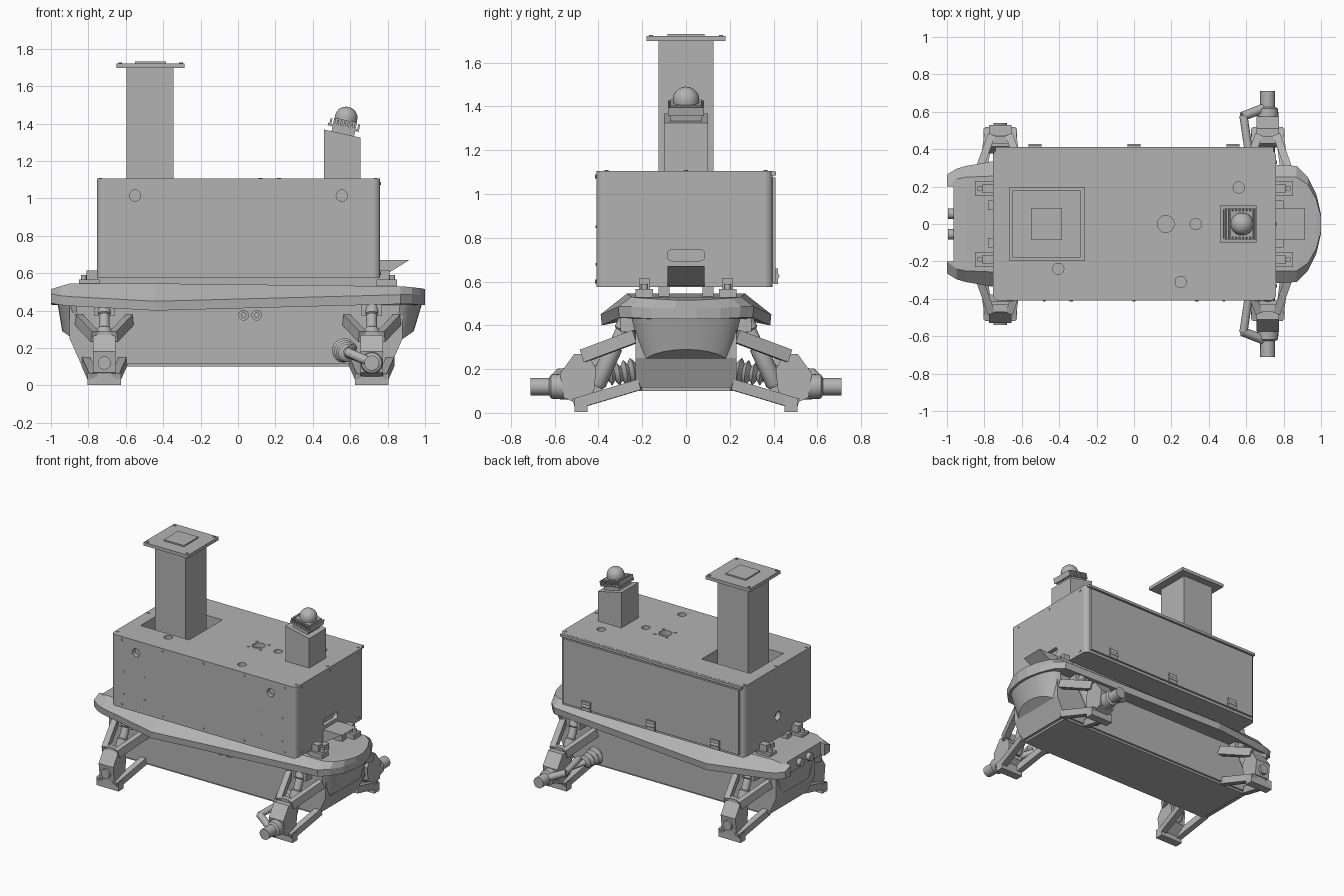
import bpy, bmesh, math
from mathutils import Vector, Matrix

if "Cube" in bpy.data.objects:
    bpy.data.objects.remove(bpy.data.objects["Cube"])

grey = bpy.data.materials.new("plain grey")
grey.use_nodes = True
grey.diffuse_color = (0.45, 0.45, 0.45, 1)
grey.node_tree.nodes["Principled BSDF"].inputs["Base Color"].default_value = grey.diffuse_color
NONE = Matrix.Identity(4)


def finish(name, bm, M=NONE, smooth=False):
    bm.transform(M)
    bmesh.ops.recalc_face_normals(bm, faces=bm.faces)
    me = bpy.data.meshes.new(name)
    bm.to_mesh(me)
    bm.free()
    me.materials.append(grey)
    ob = bpy.data.objects.new(name, me)
    bpy.context.collection.objects.link(ob)
    if smooth:
        bpy.ops.object.select_all(action='DESELECT')
        ob.select_set(True)
        bpy.context.view_layer.objects.active = ob
        bpy.ops.object.shade_smooth_by_angle(angle=math.radians(35))
    return ob


def loft(name, rings, M=NONE, smooth=False):
    """Skin a list of equal-length closed rings and cap both ends."""
    bm = bmesh.new()
    vs = [[bm.verts.new(p) for p in ring] for ring in rings]
    n = len(vs[0])
    for a, b in zip(vs, vs[1:]):
        for i in range(n):
            j = (i + 1) % n
            bm.faces.new((a[i], a[j], b[j], b[i]))
    bm.faces.new(vs[0])
    bm.faces.new(vs[-1])
    return finish(name, bm, M, smooth)


def box(name, x, y, z, M=NONE):
    ring = [(x[0], y[0]), (x[1], y[0]), (x[1], y[1]), (x[0], y[1])]
    return loft(name, [[(a, b, h) for a, b in ring] for h in z], M)


def frame(p, q):
    p, q = Vector(p), Vector(q)
    d = q - p
    return Matrix.Translation(p) @ d.to_track_quat('Z', 'Y').to_matrix().to_4x4(), d.length


def turned(name, p, q, profile, n=24):
    """Round part along p-q; profile holds (fraction along, radius)."""
    M, length = frame(p, q)
    rings = [[(r * math.cos(i * math.tau / n), r * math.sin(i * math.tau / n), t * length)
              for i in range(n)] for t, r in profile]
    return loft(name, rings, M, True)


def rod(name, p, q, r, n=20):
    return turned(name, p, q, [(0, r), (1, r)], n)


def bar(name, p, q, w, h):
    M, length = frame(p, q)
    return box(name, (-w, w), (-h, h), (0, length), M)


def cut(target, cutter):
    m = target.modifiers.new("cut", 'BOOLEAN')
    m.operation = 'DIFFERENCE'
    m.object = cutter
    bpy.context.view_layer.objects.active = target
    bpy.ops.object.modifier_apply(modifier=m.name)
    bpy.data.objects.remove(cutter)


# Equipment cabinet with rounded upright corners
def rounded(r, x0, x1, y0, y1):
    pts = []
    for cx, cy, a in ((x1 - r, y1 - r, 0), (x0 + r, y1 - r, 90), (x0 + r, y0 + r, 180), (x1 - r, y0 + r, 270)):
        for k in range(6):
            t = math.radians(a + k * 18)
            pts.append((cx + r * math.cos(t), cy + r * math.sin(t)))
    return pts


plan = rounded(0.035, -0.755, 0.76, -0.41, 0.395)
cabinet = loft("cabinet", [[(x, y, z) for x, y in plan] for z in (0.575, 1.105)])
cut(cabinet, box("mast_opening", (-0.665, -0.265), (-0.195, 0.195), (0.8, 1.2)))
for x, y, r in ((0.17, 0, 0.045), (0.33, 0, 0.03), (0.56, 0.195, 0.03), (-0.405, -0.24, 0.03), (0.25, -0.31, 0.03)):
    cut(cabinet, rod("top_hole", (x, y, 1.07), (x, y, 1.2), r))
for x in (-0.55, 0.555):
    cut(cabinet, rod("side_hole", (x, -0.5, 1.015), (x, -0.38, 1.015), 0.03))
cut(cabinet, rod("rear_hole", (-0.8, 0, 0.74), (-0.72, 0, 0.74), 0.032))
slot = rounded(0.02, -0.085, 0.085, 0.695, 0.745)
cut(cabinet, loft("slot", [[(x, y, z) for y, z in slot] for x in (0.73, 0.8)]))

# Hinged door on the far side
box("door", (-0.72, 0.725), (0.39, 0.41), (0.595, 1.075))
box("door_top_lip", (-0.74, 0.745), (0.38, 0.412), (1.085, 1.104))
for x in (-0.53, 0, 0.53):
    box("hinge_leaf", (x - 0.035, x + 0.035), (0.4, 0.42), (0.59, 0.66))
    rod("hinge_pin", (x - 0.035, 0.415, 0.625), (x + 0.035, 0.415, 0.625), 0.012, 12)

# Screws
for x in (-0.67, -0.335, 0, 0.335, 0.67):
    for z in (0.6, 1.08):
        rod("side_screw", (x, -0.409, z), (x, -0.415, z), 0.009, 10)
for x in (-0.65, -0.48, 0.48, 0.65):
    for z in (0.68, 0.85):
        rod("panel_screw", (x, -0.409, z), (x, -0.414, z), 0.006, 10)
for y in (-0.33, 0, 0.33):
    for z in (0.6, 1.08):
        rod("end_screw", (0.758, y, z), (0.765, y, z), 0.009, 10)
    for x in (-0.735, 0.735):
        rod("lid_screw", (x, y * 1.1, 1.1), (x, y * 1.1, 1.109), 0.009, 10)
for a in (45, 135, 225, 315):
    x, y = 0.17 + 0.07 * math.cos(math.radians(a)), 0.07 * math.sin(math.radians(a))
    rod("mount_screw", (x, y, 1.1), (x, y, 1.109), 0.01, 10)

# Square mast and its mounting plates
box("mast", (-0.595, -0.345), (-0.125, 0.125), (0.79, 1.7))
box("mast_plate", (-0.65, -0.285), (-0.18, 0.18), (1.698, 1.722))
box("mast_top_pad", (-0.55, -0.385), (-0.085, 0.085), (1.72, 1.732))
for x in (-0.63, -0.305):
    for y in (-0.16, 0.16):
        rod("plate_screw", (x, y, 1.72), (x, y, 1.727), 0.01, 10)

# Sensor tower with sloped top
slope = [(0.46, 1.1), (0.655, 1.1), (0.655, 1.325), (0.46, 1.368)]
loft("sensor_tower", [[(x, y, z) for x, z in slope] for y in (-0.1, 0.1)])
T = Matrix.Translation((0.56, 0, 1.345)) @ Matrix.Rotation(math.radians(12), 4, 'Y')
box("sensor_core", (-0.062, 0.062), (-0.07, 0.07), (-0.01, 0.075), T)
box("sensor_plate", (-0.088, 0.08), (-0.078, 0.078), (0.028, 0.04), T)
for i in range(9):
    x = -0.076 + i * 0.019
    box("cooling_fin", (x - 0.005, x + 0.005), (-0.082, 0.082), (0.03, 0.068), T)
dome = [(0, 0.06), (0.25, 0.06)] + [(0.25 + 0.75 * math.sin(t), 0.06 * math.cos(t) + 0.0005)
                                    for t in [k * math.pi / 16 for k in range(1, 9)]]
turned("sensor_dome", T @ Vector((0, 0, 0.07)), T @ Vector((0, 0, 0.147)), dome, 32)

# Deck shell with sloping skirts: x, deck half width, deck z, skirt half width, skirt z
stations = ((-1, 0.2, 0.515, 0.265, 0.49), (-0.95, 0.24, 0.53, 0.295, 0.48), (-0.9, 0.25, 0.545, 0.31, 0.475),
            (-0.44, 0.27, 0.545, 0.39, 0.45), (0.87, 0.25, 0.53, 0.31, 0.485),
            (0.93, 0.21, 0.525, 0.25, 0.485), (0.975, 0.13, 0.52, 0.16, 0.48), (1, 0.04, 0.515, 0.05, 0.48))
rings = []
for x, yt, zt, yo, zo in stations:
    half = [(yt, zt), (yo, zo), (yo - 0.005, zo - 0.05), (yt - 0.02, 0.43)]
    rings.append([(x, y, z) for y, z in half] + [(x, -y, z) for y, z in reversed(half)])
deck = loft("deck_shell", rings)
cut(deck, box("tail_notch", (-1.1, -0.965), (-0.2, 0.2), (0.3, 0.7)))

# Lower hull, with sloped ends
hull = [(-0.84, 0.115), (0.82, 0.115), (0.88, 0.25), (0.88, 0.47), (-0.9, 0.47), (-0.9, 0.25)]
loft("lower_hull", [[(x, y, z) for x, z in hull] for y in (-0.23, 0.23)])
box("hull_floor", (-0.8, 0.8), (-0.215, 0.215), (0.1, 0.12))
for x in (0.03, 0.1):
    rod("side_connector", (x, -0.22, 0.375), (x, -0.25, 0.375), 0.028)
    rod("connector_core", (x, -0.24, 0.375), (x, -0.262, 0.375), 0.015, 12)

# Curved bumpers at both ends
for s, bulge in ((1, 0.12), (-1, 0.1)):
    arc = [math.radians(-90 + k * 15) for k in range(13)]
    low = [(s * (0.84 + 0.1 * math.cos(t)), 0.2 * math.sin(t), 0.22 + 0.07 * math.cos(t)) for t in arc]
    high = [(s * (0.865 + bulge * math.cos(t)), 0.25 * math.sin(t), 0.44) for t in arc]
    loft("bumper", [low, high], smooth=True)
    # Cabinet feet on the deck
    for y in (-0.19, 0.19):
        box("foot_base", sorted((s * 0.74, s * 0.85)), (y - 0.04, y + 0.04), (0.525, 0.565))
        box("foot_clamp", sorted((s * 0.755, s * 0.81)), (y - 0.025, y + 0.025), (0.56, 0.615))
        rod("foot_bolt", (s * 0.825, y, 0.56), (s * 0.825, y, 0.59), 0.015, 12)

# Rails under the cabinet and tail connectors
for y in (-0.19, -0.1, 0.1, 0.19):
    box("rail", (-0.78, 0.8), (y - 0.025, y + 0.025), (0.525, 0.578))
for y in (-0.055, 0.055):
    rod("tail_connector", (-0.94, y, 0.475), (-0.995, y, 0.475), 0.028)

# Wedge bracket on the nose
wedge = [(0.755, 0.67), (0.915, 0.67), (0.77, 0.58), (0.755, 0.58)]
loft("nose_bracket", [[(x, y, z) for x, z in wedge] for y in (-0.085, 0.085)])

# Suspension, one set per corner
upright = [(0.42, 0.1), (0.49, 0.04), (0.56, 0.07), (0.575, 0.18), (0.51, 0.27), (0.45, 0.27), (0.41, 0.2)]
for sx in (1, -1):
    for sy in (1, -1):
        def P(u, v, z):
            return Vector((sx * (0.715 + u), sy * v, z))
        for k in (-1, 1):
            bar("upper_arm", P(k * 0.135, 0.23, 0.35), P(k * 0.05, 0.47, 0.26), 0.02, 0.03)
            bar("lower_arm", P(k * 0.1, 0.21, 0.13), P(k * 0.06, 0.51, 0.04), 0.022, 0.025)
        bar("lower_arm_link", P(-0.09, 0.48, 0.035), P(0.09, 0.48, 0.035), 0.03, 0.032)
        bar("upper_arm_link", P(-0.07, 0.45, 0.265), P(0.07, 0.45, 0.265), 0.02, 0.025)
        reach = 1 if sx > 0 else 0.92
        loft("upright", [[P(u, v * reach, z) for v, z in upright] for u in (-0.06, 0.06)])
        box("shock_mount", sorted((sx * 0.66, sx * 0.77)), sorted((sy * 0.22, sy * 0.3)), (0.37, 0.44))
        turned("shock", P(0, 0.41, 0.12), P(0, 0.275, 0.42),
               [(0, 0.03), (0.05, 0.04), (0.6, 0.04), (0.62, 0.028), (0.85, 0.028), (0.87, 0.036), (1, 0.036)])
        if sx > 0:
            # Steered and driven end: stub axle, steering link, ribbed boot
            turned("stub_axle", P(0, 0.54, 0.12), P(0, 0.71, 0.12),
                   [(0, 0.06), (0.45, 0.055), (0.5, 0.04), (1, 0.04)])
            rod("steering_link", P(-0.1, 0.38, 0.2), P(-0.13, 0.58, 0.18), 0.022)
            rod("steering_arm", P(-0.135, 0.575, 0.18), P(-0.02, 0.62, 0.13), 0.025)
            ribs = [(k / 8, (0.068 if k % 2 else 0.045) - 0.003 * k) for k in range(9)]
            turned("drive_boot", P(-0.15, 0.23, 0.19), P(-0.13, 0.36, 0.17), ribs)
            rod("drive_shaft", P(-0.14, 0.34, 0.175), P(0, 0.5, 0.12), 0.022)
        else:
            rod("hub_cap", P(0, 0.5, 0.12), P(0, 0.54, 0.12), 0.035)
